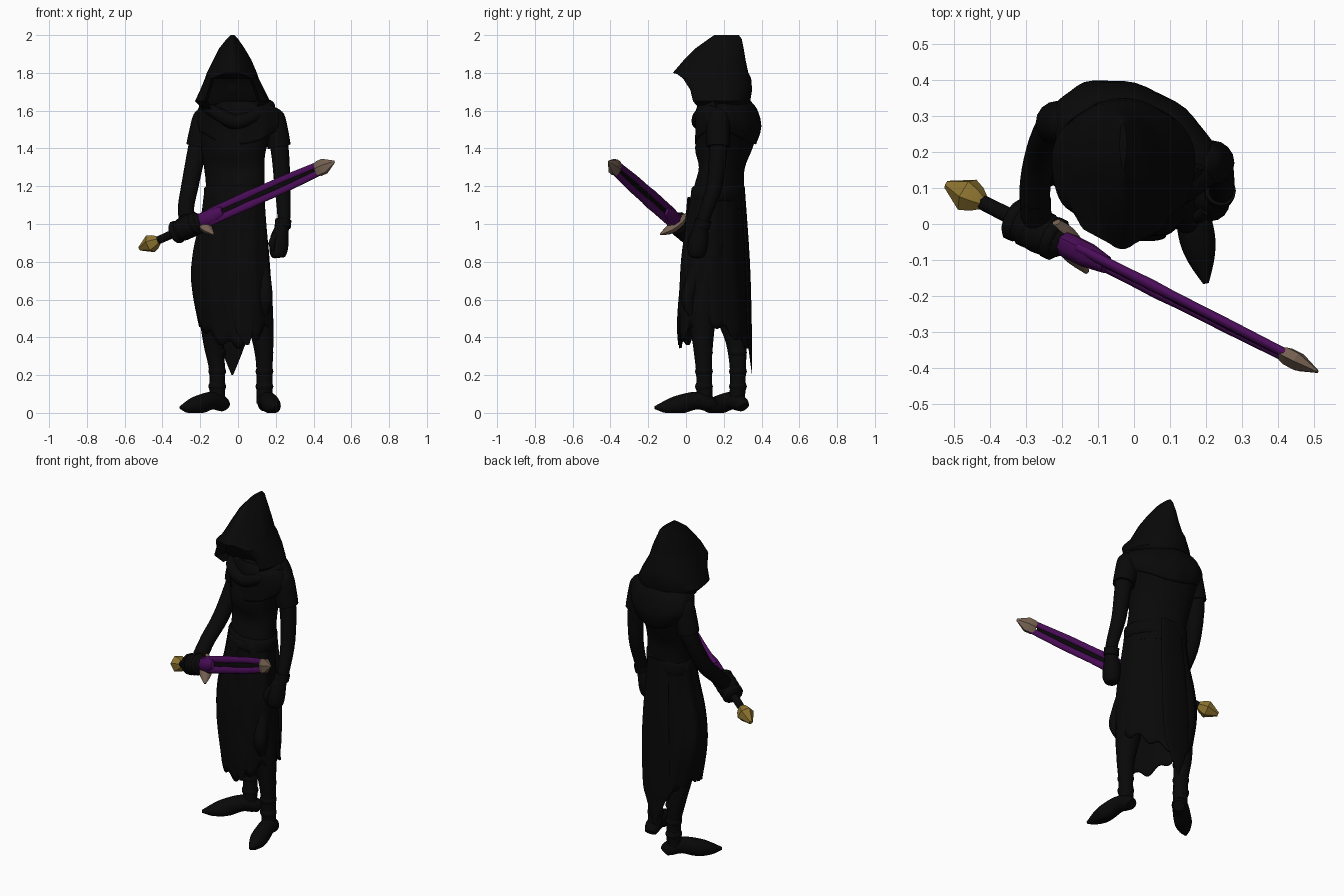
import bpy, bmesh, math
from mathutils import Vector

cube = bpy.data.objects.get("Cube")
if cube:
    bpy.data.objects.remove(cube, do_unlink=True)

X, Y, Z = Vector((1, 0, 0)), Vector((0, 1, 0)), Vector((0, 0, 1))


def material(name, color):
    mat = bpy.data.materials.new(name)
    mat.use_nodes = True
    mat.diffuse_color = (*color, 1)
    bsdf = next(n for n in mat.node_tree.nodes if n.type == "BSDF_PRINCIPLED")
    bsdf.inputs["Base Color"].default_value = (*color, 1)
    bsdf.inputs["Roughness"].default_value = 0.8
    return mat


black = material("black cloth", (.0025, .0025, .0025))
purple = material("deep purple", (.07, .004, .1))
gold = material("old gold", (.27, .175, .03))
tan = material("worn bronze", (.17, .115, .08))


def smooth_rows(rows, steps=4):
    """Pass a smooth curve through a list of equal-length number rows."""
    padded = [rows[0], *rows, rows[-1]]
    out = []
    for a, b, c, d in zip(padded, padded[1:], padded[2:], padded[3:]):
        for k in range(steps):
            t = k / steps
            out.append([q + t / 2 * (r - p + t * (2 * p - 5 * q + 4 * r - s + t * (3 * (q - r) + s - p)))
                        for p, q, r, s in zip(a, b, c, d)])
    return out + [list(rows[-1])]


def skin(name, rings, mat, closed=True, thickness=0, angle=50):
    """Join rings of points into one surface."""
    bm = bmesh.new()
    loops = [[bm.verts.new(p) for p in ring] for ring in rings]
    for low, high in zip(loops, loops[1:]):
        n = len(low)
        for i in range(n):
            j = (i + 1) % n
            bm.faces.new((low[i], low[j], high[j], high[i]))
    if closed:
        bm.faces.new(loops[0])
        bm.faces.new(loops[-1])
    bmesh.ops.recalc_face_normals(bm, faces=bm.faces)
    mesh = bpy.data.meshes.new(name)
    bm.to_mesh(mesh)
    bm.free()
    mesh.materials.append(mat)
    obj = bpy.data.objects.new(name, mesh)
    bpy.context.collection.objects.link(obj)
    if thickness:
        mod = obj.modifiers.new("thickness", "SOLIDIFY")
        mod.thickness = thickness
    bpy.ops.object.select_all(action="DESELECT")
    obj.select_set(True)
    bpy.context.view_layer.objects.active = obj
    bpy.ops.object.shade_smooth_by_angle(angle=math.radians(angle))
    return obj


def stack(name, rows, sides=48, shear=0, fold=0, brow=None, drop=None, **kw):
    """Stack oval sections, each row being z, x min, x max, y min, y max.
    Above the brow height the front is pointed, below it is square with a hollow for the face."""
    rings = []
    for z, x0, x1, y0, y1 in rows:
        ring = []
        for i in range(sides):
            t = math.tau * i / sides
            c, s = math.cos(t), math.sin(t)
            f = 1 + fold * math.cos(10 * t)
            wide, hollow = s, 0
            if brow and c > 0:
                if z > brow:
                    wide *= 1 - .35 * c
                else:
                    wide = math.copysign(abs(s) ** .3, s)
                    hollow = .08 if c > .93 else 0
            dx = (x1 - x0) / 2 * wide * f
            y = (y0 + y1) / 2 - (y1 - y0) / 2 * c * f + shear * dx + hollow
            top = rows[0][0]
            ring.append(((x0 + x1) / 2 + dx, y, top + (z - top) * drop(t) if drop else z))
        rings.append(ring)
    return skin(name, rings, black, **kw)


def tube(name, pts, mat=black, sides=16, ref=Y, flat=1, curve=True, **kw):
    """Sweep a ring along points given as x, y, z, radius."""
    pts = smooth_rows(pts) if curve else pts
    rings = []
    for k, (x, y, z, r) in enumerate(pts):
        d = Vector(pts[min(k + 1, len(pts) - 1)][:3]) - Vector(pts[max(k - 1, 0)][:3])
        u = d.cross(ref).normalized()
        v = d.cross(u).normalized() * flat
        ring = []
        for i in range(sides):
            t = math.tau * i / sides
            p = Vector((x, y, z)) + r * (u * math.cos(t) + v * math.sin(t))
            p.z = max(p.z, 0)
            ring.append(p)
        rings.append(ring)
    return skin(name, rings, mat, **kw)


# Hood with a pointed brow, wide front corners and a recessed face opening
stack("hood", [(2.0, -.04, -.02, .15, .28), (1.98, -.06, 0, .12, .295), (1.93, -.1, .035, .05, .305),
               (1.87, -.13, .07, -.01, .315), (1.8, -.165, .1, -.07, .33), (1.77, -.175, .11, -.03, .345),
               (1.71, -.2, .14, .01, .35), (1.65, -.228, .17, .025, .34), (1.61, -.19, .13, .06, .33)],
      brow=1.79, angle=40)
tube("face", [(-.03, .16, 1.84, .06), (-.03, .15, 1.75, .08), (-.03, .17, 1.66, .06), (-.03, .2, 1.55, .06)])

# Torso, turned so that the left shoulder leads
stack("torso", smooth_rows([(1.66, -.12, .08, .11, .32), (1.6, -.2, .18, .08, .36), (1.54, -.215, .21, .075, .385),
                            (1.4, -.195, .15, .055, .345), (1.3, -.18, .14, .075, .305), (1.2, -.17, .14, .05, .3),
                            (1.08, -.18, .14, .03, .3)]), shear=-.26)

# Draped mantle over the shoulders, longest in front
stack("mantle", smooth_rows([(1.65, -.16, .12, .08, .34), (1.61, -.21, .2, .06, .37), (1.53, -.225, .23, .06, .39),
                             (1.46, -.21, .21, .055, .365)]),
      shear=-.26, fold=.015, drop=lambda t: .8 + .4 * math.cos(t) ** 2, closed=False, thickness=.01)
tube("scarf", [(-.18, .22, 1.63, .03), (-.1, .09, 1.58, .035), (-.01, .07, 1.54, .04),
               (.1, .08, 1.58, .035), (.17, .17, 1.63, .03)], ref=Z)

# Belt and ragged skirt
stack("belt", [(1.2, -.17, .14, .045, .3), (1.19, -.18, .15, .035, .305),
               (1.13, -.182, .15, .03, .305), (1.12, -.18, .14, .03, .3)], shear=-.25)
stack("skirt", smooth_rows([(1.18, -.18, .14, .035, .295), (1.0, -.2, .15, .005, .3), (.8, -.24, .165, -.02, .31),
                            (.6, -.25, .175, -.03, .325), (.35, -.21, .175, -.03, .335)]), sides=72, fold=.02,
      shear=-.25, drop=lambda t: .92 + .07 * math.cos(2 * t) + .025 * math.sin(11 * t),
      closed=False, thickness=.012)
tube("back_panel", [(-.02, .3, 1.2, .07), (-.02, .325, .8, .09), (-.03, .335, .45, .09),
                    (-.03, .34, .34, .06), (-.03, .35, .2, .004)], flat=.15)
tube("front_panel", [(.03, .015, 1.14, .04), (.01, -.01, .8, .06), (.03, -.035, .5, .06),
                     (.05, -.04, .36, .01)], flat=.2)
tube("hip_pouch", [(.13, .06, .8, .03), (.14, .03, .68, .038), (.145, .01, .6, .036), (.14, .03, .52, .02)])

# Arms, sleeves and hands
arms = {
    "left": [(.185, .17, 1.57, .055), (.22, .17, 1.4, .048), (.235, .15, 1.2, .042), (.243, .1, 1.05, .035),
             (.235, .08, .97, .034)],
    "right": [(-.175, .28, 1.57, .055), (-.215, .28, 1.4, .05), (-.255, .2, 1.2, .046), (-.275, .1, 1.09, .043),
              (-.272, .01, 1.01, .04)],
}
for side, pts in arms.items():
    tube(side + "_arm", pts, ref=X)
    a, b = Vector(pts[0][:3]), Vector(pts[1][:3])
    cut = [a.lerp(b, k) for k in (-.25, 0, .5, .95)]
    tube(side + "_sleeve", [(*p, r) for p, r in zip(cut, (.025, .06, .064, .062))], ref=X)
    wrist, fore = Vector(pts[-1][:3]), Vector(pts[-2][:3])
    tube(side + "_cuff", [(*fore.lerp(wrist, k), .043) for k in (.35, .6, .85)], ref=X)
tube("left_hand", [(.237, .08, .99, .036), (.22, .07, .93, .05), (.215, .06, .87, .052),
                   (.21, .06, .83, .04), (.21, .06, .82, .015)], ref=X, flat=.95)
tube("left_thumb", [(.2, .04, .95, .014), (.18, .02, .9, .018), (.185, .02, .86, .01)], ref=X)

# Legs and boots
legs = {
    "left": ([(.07, .13, .9, .09), (.11, .09, .55, .075), (.135, .09, .35, .052), (.14, .095, .22, .042),
              (.14, .1, .05, .042)], (.14, .145, 0), (.2, -.165, 0)),
    "right": ([(-.1, .2, .9, .09), (-.13, .23, .55, .075), (-.13, .265, .38, .055), (-.11, .275, .22, .042),
               (-.11, .27, .05, .042)], (-.07, .305, 0), (-.305, .085, 0)),
}
# Each boot station: fraction from heel to toe, height, radius
boot = [(0, .03, .032), (.08, .05, .043), (.3, .065, .047), (.6, .042, .05), (.8, .032, .036), (1, .028, .008)]
for side, (pts, heel, toe) in legs.items():
    tube(side + "_leg", pts)
    heel, toe = Vector(heel), Vector(toe)
    tube(side + "_boot", [(*(heel.lerp(toe, k) + Z * h), r) for k, h, r in boot], ref=Z)
    ankle = Vector(pts[-2][:3])
    for k, h in enumerate((.1, 0, -.08)):
        tube(f"{side}_boot_strap_{k}", [(*(ankle + Z * (h + e)), .047 - abs(e) / 3) for e in (-.02, 0, .02)])

# Sword in its sheath, measured from pommel (0) to tip (1)
start, end = Vector((-.52, .11, .87)), Vector((.51, -.41, 1.33))
axis = (end - start).normalized()
up = (Z + Y * .25)
up = (up - axis * axis.dot(up)).normalized()


def along(name, stations, mat, lift=0, sides=12, **kw):
    """Sweep a sword part from stations of fraction, radius and optional offset."""
    pts = [(*(start.lerp(end, s[0]) + up * lift * (s[2] if len(s) > 2 else 1)), s[1]) for s in stations]
    tube(name, pts, mat, sides=sides, ref=up, curve=False, **kw)


along("pommel", [(0, .012), (.055, .05), (.08, .038), (.1, .02)], gold, sides=6, angle=20)
along("grip", [(.075, .021), (.2, .023), (.34, .021)], black)
along("sheath_collar", [(.3, .03), (.32, .036), (.38, .036), (.43, .025)], purple, sides=8, flat=1.25)
along("blade", [(.38, .008), (.9, .008)], black, flat=2.2)
for side, lift in (("upper", .029), ("lower", -.029)):
    along(side + "_sheath_rail", [(.36, .014), (.5, .0145), (.56, .016), (.62, .0135), (.75, .0135), (.92, .013, .75)],
          purple, lift, flat=1.4)
along("sheath_tip", [(.905, .02), (.92, .026), (.95, .026), (1, .004)], tan, sides=6, angle=20, flat=1.75)
tube("guard", [(-.215, .005, 1.05, .012), (-.195, -.03, 1.015, .032), (-.165, -.08, .975, .034),
               (-.13, -.135, .945, .006)], tan, sides=8, ref=Z, flat=.8)

# Right fist closed around the grip
along("right_fist", [(.17, .035), (.19, .055), (.25, .062), (.3, .055), (.32, .035)], black, sides=16)
for k in range(4):
    s = .19 + .033 * k
    along(f"right_finger_{k}", [(s - .015, .052), (s - .007, .062), (s + .007, .062), (s + .015, .052)], black)
